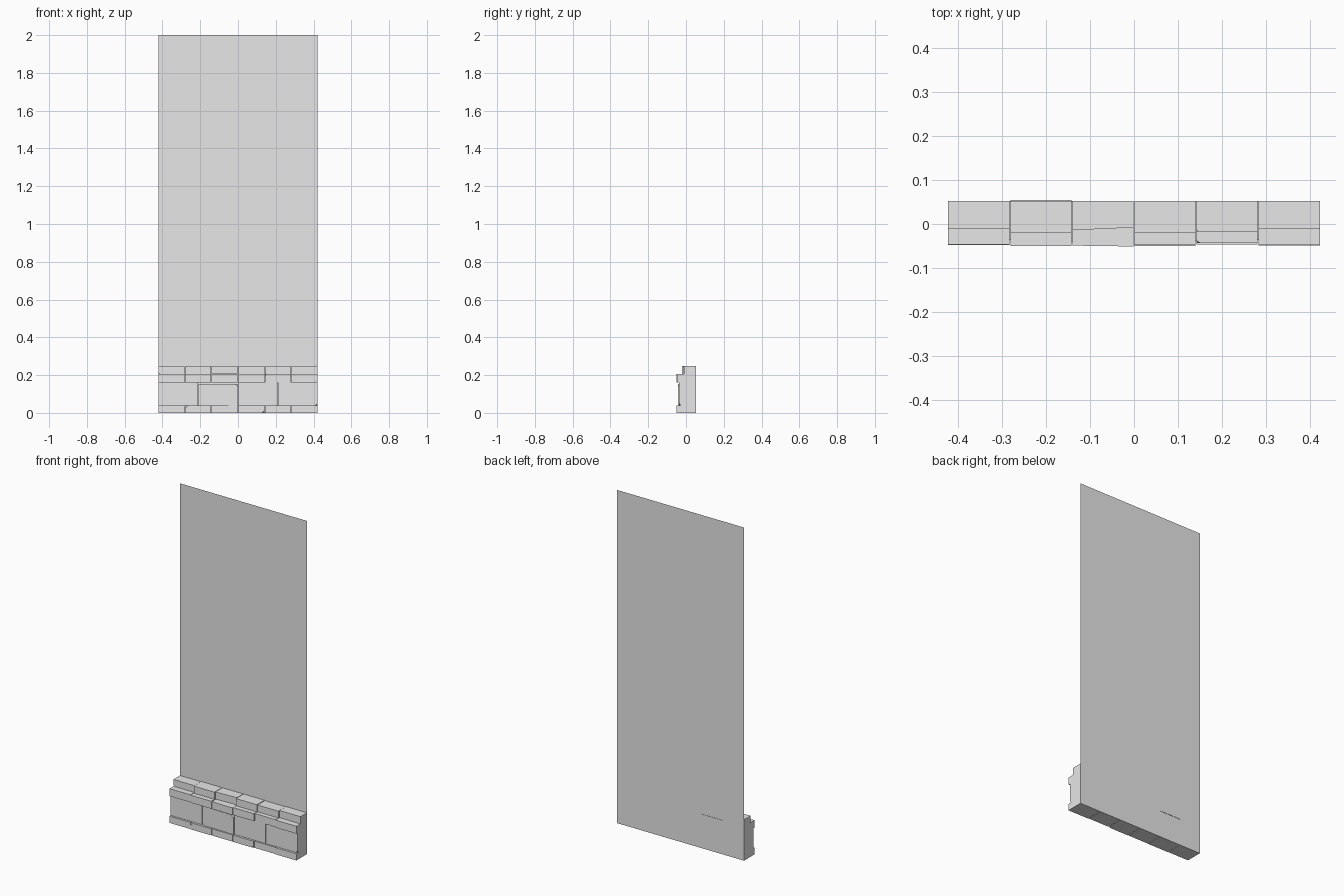
import bpy
import bmesh
from mathutils import Vector

cube = bpy.data.objects.get("Cube")
if cube:
    bpy.data.objects.remove(cube, do_unlink=True)

stone = bpy.data.materials.new("pale_grey_stone")
stone.use_nodes = True
grey = (0.8, 0.8, 0.8, 1)
stone.diffuse_color = grey
stone.node_tree.nodes["Principled BSDF"].inputs["Base Color"].default_value = grey

HALF = 0.422   # half the wall width
BACK = 0.052   # depth of the wall sheet
GAP = 0.0015   # half of a joint


def finish(name, bm):
    mesh = bpy.data.meshes.new(name)
    bm.to_mesh(mesh)
    bm.free()
    mesh.materials.append(stone)
    obj = bpy.data.objects.new(name, mesh)
    bpy.context.collection.objects.link(obj)
    return obj


def brick(name, x0, x1, z0, z1, front, back=BACK, skew=0.0, chip=None):
    """A block whose front may slant by skew; chip = (x side, z side, size)."""
    bm = bmesh.new()
    bmesh.ops.create_cube(bm, size=1)
    for v in bm.verts:
        right, top, rear = v.co.x > 0, v.co.z > 0, v.co.y > 0
        y = back if rear else front + (-skew if right else skew)
        v.co = (x1 if right else x0, y, z1 if top else z0)
    if chip:
        sx, sz, size = chip
        corner = Vector((x1 if sx > 0 else x0, front, z1 if sz > 0 else z0))
        normal = Vector((sx, -1.5, sz)).normalized()
        cut = bmesh.ops.bisect_plane(
            bm, geom=bm.verts[:] + bm.edges[:] + bm.faces[:],
            plane_co=corner - normal * size, plane_no=normal, clear_outer=True)
        rim = [e for e in cut["geom_cut"] if isinstance(e, bmesh.types.BMEdge)]
        bmesh.ops.holes_fill(bm, edges=rim)
    bmesh.ops.recalc_face_normals(bm, faces=bm.faces)
    return finish(name, bm)


def course(name, z0, z1, fronts, backs={}, skews={}, chips={}, drops={}):
    """One row of equally long blocks."""
    step = 2 * HALF / len(fronts)
    for i, front in enumerate(fronts):
        x0 = -HALF + i * step
        left = x0 + (GAP if i else 0)
        right = x0 + step - (GAP if i < len(fronts) - 1 else 0)
        brick(f"{name}_{i + 1}", left, right, z0, z1 - drops.get(i, 0), front,
              backs.get(i, BACK), skews.get(i, 0), chips.get(i))


# Tall wall sheet behind the masonry
bm = bmesh.new()
corners = [(-HALF, 0), (HALF, 0), (HALF, 2), (-HALF, 2)]
bm.faces.new([bm.verts.new((x, BACK, z)) for x, z in corners])
finish("wall_sheet", bm)

# Foot course
course("foot_brick", 0, 0.04, [-0.048, -0.05, -0.049, -0.05, -0.046, -0.049],
       chips={1: (-1, 1, 0.008), 3: (1, -1, 0.006)})

# Large blocks, set back
course("large_block", 0.04, 0.16, [-0.036, -0.04, -0.037, -0.036],
       skews={1: 0.002}, drops={1: 0.006},
       chips={1: (1, 1, 0.006), 3: (1, -1, 0.006)})

# Projecting ledge
course("ledge_brick", 0.16, 0.205, [-0.047, -0.05, -0.05, -0.048, -0.043, -0.048],
       backs={1: 0.054}, skews={2: 0.001}, drops={2: 0.002},
       chips={4: (-1, 1, 0.004)})

# Narrow cap course
course("cap_brick", 0.205, 0.248, [-0.01, -0.02, -0.011, -0.02, -0.017, -0.01],
       skews={2: -0.003 * -1 * -1}, drops={0: 0.002, 4: 0.002},
       chips={0: (-1, -1, 0.004), 4: (-1, 1, 0.002)})
